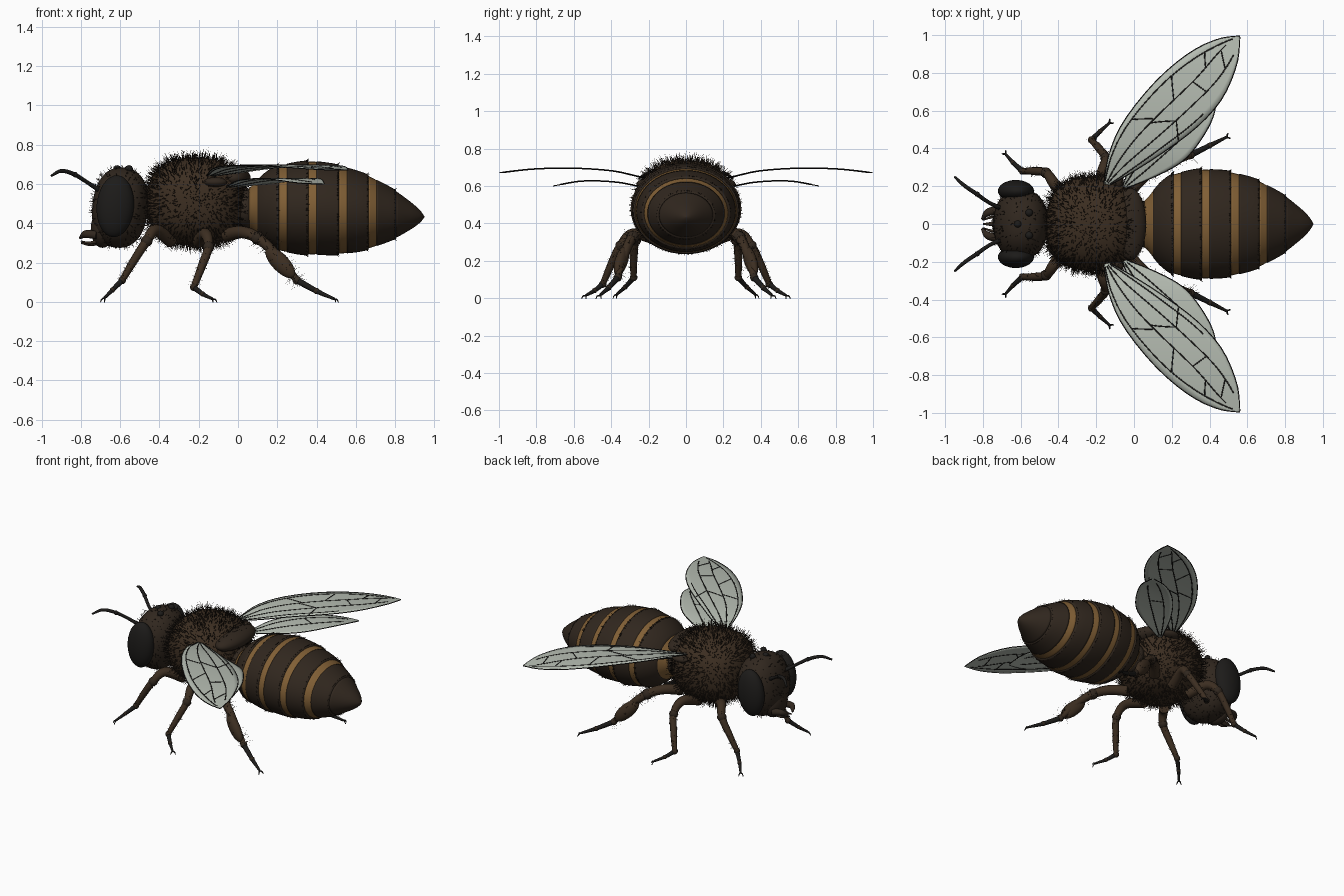
import bpy, bmesh, math, random
from mathutils import Vector, Euler

if "Cube" in bpy.data.objects:
    bpy.data.objects.remove(bpy.data.objects["Cube"])
random.seed(4)


def mat(name, r, g, b):
    m = bpy.data.materials.new(name)
    m.diffuse_color = (r, g, b, 1)
    m.use_nodes = True
    m.node_tree.nodes["Principled BSDF"].inputs["Base Color"].default_value = m.diffuse_color
    return m


BROWN = mat("brown", .045, .027, .015)
DARK = mat("dark_brown", .03, .02, .013)
BLACK = mat("black", .012, .011, .010)
HAIR = mat("hair", .018, .012, .008)
GOLD = mat("gold", .22, .115, .036)
WING = mat("wing", .46, .50, .44)


def make(name, verts, faces, m, smooth=True):
    me = bpy.data.meshes.new(name)
    me.from_pydata(verts, [], faces)
    bm = bmesh.new()
    bm.from_mesh(me)
    bmesh.ops.recalc_face_normals(bm, faces=bm.faces)
    for f in bm.faces:
        f.smooth = smooth
    bm.to_mesh(me)
    bm.free()
    me.materials.append(m)
    ob = bpy.data.objects.new(name, me)
    bpy.context.collection.objects.link(ob)
    return ob


def ev(ks, vs, x):
    """Smooth interpolation of values vs at keys ks."""
    x = min(max(x, ks[0]), ks[-1])
    n = len(ks) - 1
    i = max(j for j in range(n) if ks[j] <= x)
    slope = lambda j: (vs[min(j + 1, n)] - vs[max(j - 1, 0)]) / (ks[min(j + 1, n)] - ks[max(j - 1, 0)])
    h = ks[i + 1] - ks[i]
    t = (x - ks[i]) / h
    return ((2*t**3 - 3*t*t + 1) * vs[i] + (t**3 - 2*t*t + t) * h * slope(i)
            + (3*t*t - 2*t**3) * vs[i + 1] + (t**3 - t*t) * h * slope(i + 1))


def along(pts, s):
    """Point at s in 0..1 on a smooth path."""
    ks = list(range(len(pts)))
    return [ev(ks, [p[k] for p in pts], s * ks[-1]) for k in range(len(pts[0]))]


def blob(name, c, r, m, rot=(0, 0, 0), p=2.0, seg=32):
    bm = bmesh.new()
    bmesh.ops.create_uvsphere(bm, u_segments=seg, v_segments=seg // 2, radius=1)
    R = Euler(rot).to_matrix()
    for v in bm.verts:
        k = sum(abs(a) ** p for a in v.co) ** (-1 / p)
        v.co = Vector(c) + R @ Vector([a * k * q for a, q in zip(v.co, r)])
    me = bpy.data.meshes.new(name)
    for f in bm.faces:
        f.smooth = True
    bm.to_mesh(me)
    bm.free()
    me.materials.append(m)
    ob = bpy.data.objects.new(name, me)
    bpy.context.collection.objects.link(ob)
    return ob


def tube(name, pts, m, n=12, res=3):
    """Tapered tube through (x, y, z, radius) points."""
    cu = bpy.data.curves.new(name, 'CURVE')
    cu.dimensions, cu.bevel_depth, cu.bevel_resolution, cu.use_fill_caps = '3D', 1, res, True
    sp = cu.splines.new('POLY')
    sp.points.add(n)
    for i, q in enumerate(sp.points):
        x, y, z, r = along(pts, i / n)
        q.co, q.radius = (x, y, z, 1), r
    sp.use_smooth = True
    cu.materials.append(m)
    ob = bpy.data.objects.new(name, cu)
    bpy.context.collection.objects.link(ob)
    bpy.ops.object.select_all(action='DESELECT')
    ob.select_set(True)
    bpy.context.view_layer.objects.active = ob
    bpy.ops.object.convert(target='MESH')


def fur(name, roots, w=.002):
    """Thin three-sided spikes from (point, direction) pairs."""
    V, F = [], []
    for p, d in roots:
        a = d.orthogonal().normalized() * w
        b = d.normalized().cross(a)
        i = len(V)
        V += [p + a, p - a * .5 + b * .87, p - a * .5 - b * .87, p + d]
        F += [(i, i + 1, i + 3), (i + 1, i + 2, i + 3), (i + 2, i, i + 3)]
    make(name, V, F, HAIR, False)


def fur_blob(name, c, r, p, count, length):
    roots = []
    for _ in range(count):
        d = Vector([random.gauss(0, 1) for _ in range(3)]).normalized()
        k = sum(abs(a) ** p for a in d) ** (-1 / p)
        n = Vector([math.copysign(abs(a) ** (p - 1), a) / q for a, q in zip(d, r)]).normalized()
        n += Vector([random.uniform(-.35, .35) for _ in range(3)])
        roots.append((Vector(c) + Vector([a * k * q for a, q in zip(d, r)]),
                      n * length * random.uniform(.5, 1.1)))
    fur(name, roots)


# thorax
tc, tr = (-.215, 0, .51), (.25, .25, .225)
blob("thorax", tc, tr, BROWN, p=2.4, seg=48)
fur_blob("thorax_fur", tc, tr, 2.4, 3500, .042)
blob("scutellum", (-.02, 0, .63), (.085, .19, .058), DARK)
blob("waist", (.04, 0, .475), (.07, .125, .105), DARK)

# abdomen: gold bands and dark overlapping plates
AX = [.03, .07, .14, .22, .4, .61, .77, .88, .93, .95]
AR = [.10, .14, .22, .268, .29, .25, .168, .085, .035, .002]
NS = 48


def ring_body(name, prof, m):
    V = []
    for x, r in prof:
        zc = .478 - .045 * max(0, (x - .4) / .55)
        for k in range(NS):
            a = math.tau * k / NS
            V.append((x, r * math.cos(a), zc + .82 * r * math.sin(a)))
    F = [(i*NS + k, i*NS + (k+1) % NS, (i+1)*NS + (k+1) % NS, (i+1)*NS + k)
         for i in range(len(prof) - 1) for k in range(NS)]
    F += [tuple(range(NS)), tuple(range(len(V) - NS, len(V)))]
    make(name, V, F, m)


starts = [.055, .205, .355, .51, .66, .80, .95]
edge_hairs = []
for i, (a, b) in enumerate(zip(starts, starts[1:])):
    g = a + .045 if i < 5 else a
    if i < 5:
        ring_body(f"gold_band_{i+1}", [(a + (g + .01 - a) * t / 4, ev(AX, AR, a + (g + .01 - a) * t / 4) - .003)
                                       for t in range(5)], GOLD)
    e = min(b + .004, .95)
    prof = [(g + (e - g) * t / 10, ev(AX, AR, g + (e - g) * t / 10) + .006 * t / 10 * (i < 5)) for t in range(11)]
    if i < 5:
        prof.append((e, prof[-1][1] - .014))
        for _ in range(110):
            t = random.uniform(0, math.tau)
            r = prof[-2][1] - .002
            zc = .478 - .045 * max(0, (e - .4) / .55)
            n = Vector((0, math.cos(t), math.sin(t)))
            edge_hairs.append((Vector((e - .012, r * n.y, zc + .82 * r * n.z)),
                               (n * .5 + Vector((.6, 0, 0))) * random.uniform(.015, .03)))
    ring_body(f"dark_plate_{i+1}", prof, DARK)
fur("abdomen_hairs", edge_hairs)

# head
hc, hr = (-.60, 0, .48), (.142, .185, .205)
blob("head", hc, hr, DARK, rot=(0, .1, 0), p=2.3, seg=40)
fur_blob("head_fur", hc, hr, 2.3, 500, .02)
blob("face_plate", (-.69, 0, .37), (.06, .105, .095), DARK)
for j, (x, y) in enumerate([(-.615, 0), (-.555, .06), (-.555, -.06)]):
    blob(f"ocellus_{j+1}", (x, y, .678), (.02, .02, .018), BLACK, seg=16)
tube("tongue", [(-.70, 0, .31, .016), (-.75, 0, .295, .012), (-.80, 0, .30, .004)], DARK)

# wing data: leading edge, trailing edge, height against |y|, veins as (s, t)
FORE = ([(-.16, .21), (-.13, .375), (-.05, .55), (.12, .76), (.30, .91), (.45, .98), (.56, .995)],
        [(-.14, .20), (.0, .28), (.17, .39), (.34, .52), (.47, .67), (.545, .85), (.56, .99)],
        [.2, .26, .39, .61, .82, 1.0], [.64, .652, .68, .695, .69, .67],
        [[(.02, .1), (.3, .1), (.6, .12), (.93, .2)], [(.02, .4), (.3, .4), (.6, .42), (.85, .3)],
         [(.02, .6), (.3, .68), (.6, .7), (.85, .75)], [(.02, .9), (.3, .9), (.55, .92)],
         [(.35, .1), (.4, .4)], [(.55, .12), (.5, .41)], [(.72, .15), (.68, .4)],
         [(.38, .4), (.45, .7)], [(.6, .42), (.62, .7)], [(.8, .35), (.76, .72)], [(.45, .7), (.4, .98)]])
HIND = ([(-.06, .20), (.0, .35), (.1, .50), (.22, .62), (.33, .69), (.43, .71)],
        [(-.04, .19), (.13, .26), (.26, .335), (.35, .44), (.42, .57), (.44, .70)],
        [.2, .235, .37, .555, .71], [.585, .594, .62, .626, .60],
        [[(.02, .25), (.4, .25), (.85, .3)], [(.02, .6), (.4, .6), (.8, .7)], [(.45, .25), (.5, .62)]])


def wing(name, data, side):
    lead, trail, zk, zv, veins = data

    def P(s, t):
        a, b = along(lead, s), along(trail, s)
        x, y = a[0] + (b[0] - a[0]) * t, a[1] + (b[1] - a[1]) * t
        return (x, side * y, ev(zk, zv, y))
    n, k = 30, 10
    V = [P(i / n, j / k) for i in range(n + 1) for j in range(k + 1)]
    F = [(i*(k+1) + j, i*(k+1) + j + 1, (i+1)*(k+1) + j + 1, (i+1)*(k+1) + j) for i in range(n) for j in range(k)]
    ob = make(name, V, F, WING)
    sol = ob.modifiers.new("thickness", 'SOLIDIFY')
    sol.thickness, sol.offset = .004, 0
    rims = [[(i / 12, t) for i in range(13)] for t in (0, 1)]
    for j, path in enumerate(veins + rims):
        r = .0045 if j < len(veins) else .003
        steps = [along(path, q / 14) for q in range(15)]
        tube(f"{name}_vein_{j+1}", [(*P(*st), r) for st in steps], BLACK, n=20, res=1)


# leg data: thigh-and-shin path, then foot path, as (x, y, z, radius)
LEGS = {"front": ([(-.34, .11, .31, .035), (-.42, .21, .365, .03), (-.465, .27, .31, .024), (-.53, .28, .21, .021),
                   (-.59, .28, .11, .016)], [(-.59, .28, .11, .015), (-.64, .325, .06, .011), (-.68, .37, .02, .007)]),
        "middle": ([(-.2, .14, .31, .035), (-.165, .28, .345, .03), (-.15, .35, .28, .023), (-.185, .4, .18, .021),
                    (-.225, .445, .075, .016)], [(-.225, .445, .075, .015), (-.18, .49, .04, .011), (-.13, .535, .015, .007)]),
        "hind": ([(-.06, .13, .34, .035), (.02, .22, .355, .032), (.10, .285, .325, .028), (.19, .325, .245, .024),
                  (.30, .365, .11, .018)], [(.30, .365, .11, .017), (.40, .415, .055, .013), (.49, .46, .015, .007)])}

for side, tag in ((1, "left"), (-1, "right")):
    S = lambda pts: [(p[0], side * p[1], *p[2:]) for p in pts]
    wing(f"forewing_{tag}", FORE, side)
    wing(f"hindwing_{tag}", HIND, side)
    blob(f"wing_root_{tag}", (-.115, side * .225, .61), (.06, .04, .025), DARK, seg=20)
    blob(f"eye_{tag}", (-.625, side * .175, .487), (.095, .058, .158), BLACK, rot=(0, .08, 0))
    # antenna, jaw and mouth feeler
    tube(f"antenna_{tag}", S([(-.70, .08, .565, .013), (-.77, .115, .61, .010), (-.835, .16, .65, .011),
                              (-.90, .205, .667, .010), (-.95, .25, .642, .006)]), BLACK, n=16)
    blob(f"antenna_elbow_{tag}", (-.83, side * .158, .648), (.014,) * 3, BLACK, seg=12)
    tube(f"jaw_{tag}", S([(-.72, .075, .34, .022), (-.775, .06, .345, .02), (-.805, .025, .325, .006)]), DARK)
    tube(f"feeler_{tag}", S([(-.71, .04, .31, .01), (-.76, .035, .30, .007), (-.80, .02, .31, .003)]), DARK)
    # legs
    for leg, (upper, foot) in LEGS.items():
        tube(f"{leg}_leg_{tag}", S(upper), BROWN, n=20)
        tube(f"{leg}_foot_{tag}", S(foot), BLACK, n=10)
        for j, q in enumerate((upper[2], upper[4], foot[1])):
            blob(f"{leg}_joint_{j+1}_{tag}", (q[0], side * q[1], q[2]), (q[3] * 1.25,) * 3, DARK, seg=14)
        tip, d = Vector(foot[2][:3]), (Vector(foot[2][:3]) - Vector(foot[1][:3])).normalized()
        for j in (-1, 1):
            o = d.cross(Vector((0, 0, 1))) * j * .012
            c = [tip, tip + d * .012 + o, tip + d * .018 + o * 1.4 + Vector((0, 0, -.012))]
            tube(f"{leg}_claw_{j+2}_{tag}", S([(*p, r) for p, r in zip(c, (.005, .004, .002))]), BLACK, n=5, res=1)
        hairs = []
        for _ in range(90):
            x, y, z, r = along(upper, random.uniform(.4, 1))
            n = Vector([random.gauss(0, 1) for _ in range(3)]).normalized()
            hairs.append((Vector((x, side * y, z)) + n * r * .7, n * (.055 if leg == "hind" else .022)))
        fur(f"{leg}_leg_hairs_{tag}", hairs, .0012)
    # pollen basket shin
    ax = Vector((.21, side * .08, -.22))
    blob(f"pollen_basket_{tag}", (.215, side * .345, .20), (.032, .045, .105), BROWN,
         rot=ax.to_track_quat('Z', 'Y').to_euler(), seg=24)
